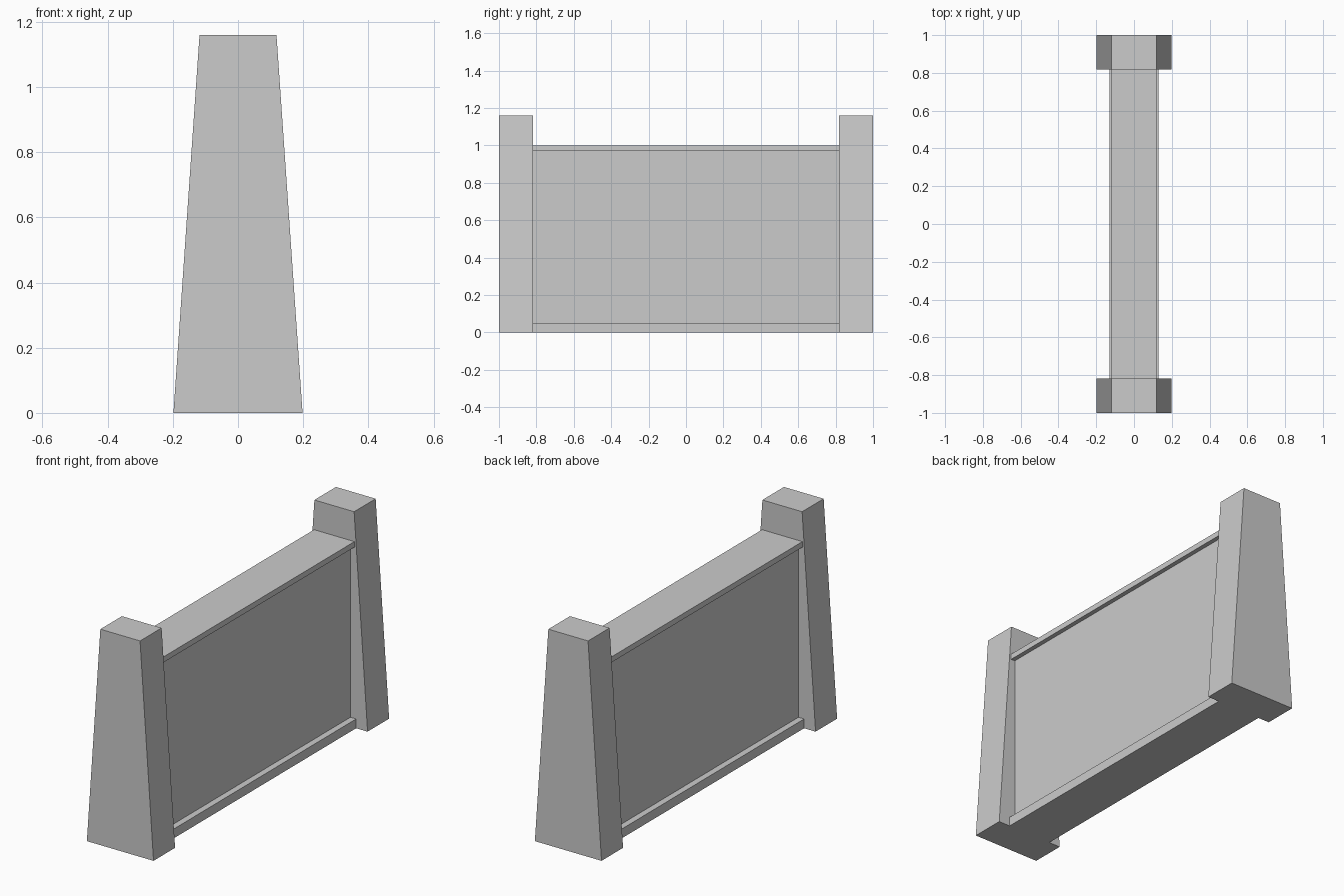
import bpy
import bmesh

# Remove the default cube
cube = bpy.data.objects.get("Cube")
if cube:
    bpy.data.objects.remove(cube, do_unlink=True)

# Single plain grey
grey = bpy.data.materials.new("plain_grey")
grey.use_nodes = True
colour = (0.6, 0.6, 0.6, 1)
grey.diffuse_color = colour
grey.node_tree.nodes["Principled BSDF"].inputs["Base Color"].default_value = colour


def block(name, half_bottom, half_top, y0, y1, z0, z1):
    """Box along y whose sides may taper from bottom to top."""
    bm = bmesh.new()
    bmesh.ops.create_cube(bm, size=2)
    for v in bm.verts:
        half = half_top if v.co.z > 0 else half_bottom
        v.co = (half * v.co.x,
                y1 if v.co.y > 0 else y0,
                z1 if v.co.z > 0 else z0)
    mesh = bpy.data.meshes.new(name)
    bm.to_mesh(mesh)
    bm.free()
    mesh.materials.append(grey)
    obj = bpy.data.objects.new(name, mesh)
    bpy.context.collection.objects.link(obj)
    return obj


HEIGHT = 1.16
INNER = 0.817  # inner face of the posts

# Tapered end posts
block("front_post", 0.198, 0.118, -1, -INNER, 0, HEIGHT)
block("back_post", 0.198, 0.118, INNER, 1, 0, HEIGHT)

# Wall between the posts: base rail, recessed panel, coping
block("base_rail", 0.13, 0.13, -INNER, INNER, 0, 0.05)
block("wall_panel", 0.096, 0.096, -INNER, INNER, 0.05, 0.97)
block("top_rail", 0.12, 0.12, -INNER, INNER, 0.97, 1)
